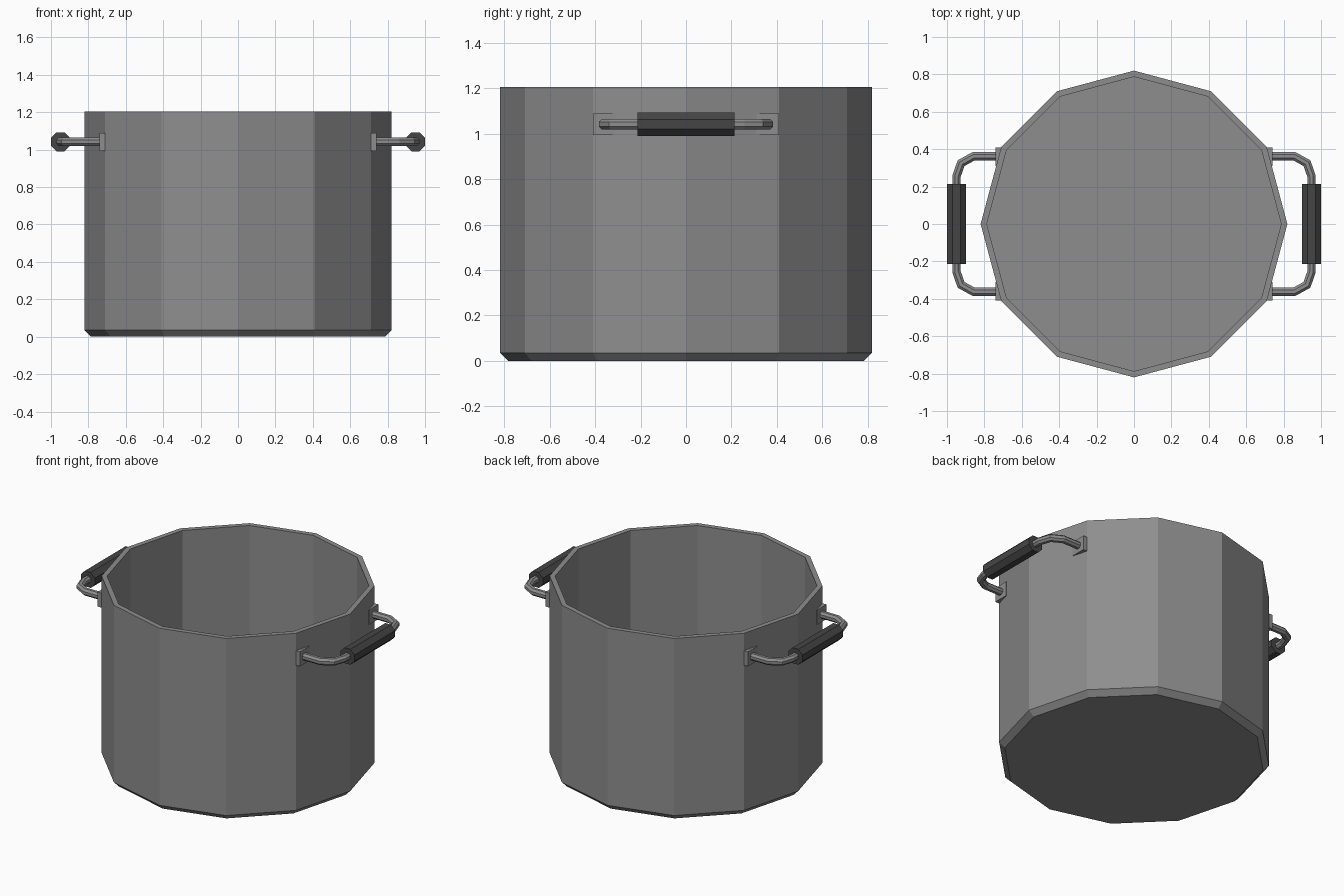
import bpy, bmesh, math
from mathutils import Vector

if "Cube" in bpy.data.objects:
    bpy.data.objects.remove(bpy.data.objects["Cube"])


def material(name, v):
    m = bpy.data.materials.new(name)
    m.diffuse_color = (v, v, v, 1)
    m.use_nodes = True
    m.node_tree.nodes["Principled BSDF"].inputs["Base Color"].default_value = m.diffuse_color
    return m


steel = material("grey steel", 0.27)
dark = material("dark grip", 0.06)


def loft(name, rings, mat, cap_start=True, cap_end=True):
    """Join equal-sized rings of points into a flat-faced skin."""
    bm = bmesh.new()
    loops = [[bm.verts.new(p) for p in r] for r in rings]
    n = len(rings[0])
    for a, b in zip(loops, loops[1:]):
        for i in range(n):
            j = (i + 1) % n
            bm.faces.new((a[i], a[j], b[j], b[i]))
    if cap_start:
        bm.faces.new(loops[0][::-1])
    if cap_end:
        bm.faces.new(loops[-1])
    bmesh.ops.recalc_face_normals(bm, faces=bm.faces[:])
    me = bpy.data.meshes.new(name)
    bm.to_mesh(me)
    bm.free()
    me.materials.append(mat)
    ob = bpy.data.objects.new(name, me)
    bpy.context.collection.objects.link(ob)
    return ob


def circle(r, z, n=12):
    return [(r * math.cos(2 * math.pi * i / n), r * math.sin(2 * math.pi * i / n), z)
            for i in range(n)]


def tube(name, path, r, mat, n=8):
    """Sweep a flat-topped octagon along a horizontal path with mitred corners."""
    pts = [Vector(p) for p in path]
    rings = []
    for i, p in enumerate(pts):
        d0 = (p - pts[max(i - 1, 0)]).normalized()
        d1 = (pts[min(i + 1, len(pts) - 1)] - p).normalized()
        t = (d0 + d1).normalized()
        side = t.cross(Vector((0, 0, 1)))
        mitre = 1 / max(t.dot(d1 if d1.length else d0), 0.5)
        ring = []
        for k in range(n):
            a = 2 * math.pi * (k + 0.5) / n
            ring.append(p + side * (r * mitre * math.cos(a)) + Vector((0, 0, r * math.sin(a))))
        rings.append(ring)
    return loft(name, rings, mat)


def box(name, x0, x1, y0, y1, z0, z1, mat):
    return loft(name, [[(x0, y0, z), (x1, y0, z), (x1, y1, z), (x0, y1, z)] for z in (z0, z1)], mat)


# Pot: chamfered base, straight wall, thin rim, hollow inside
loft("pot_body", [circle(0.785, 0), circle(0.82, 0.035), circle(0.82, 1.205),
                  circle(0.787, 1.205), circle(0.787, 0.04)], steel)

# Handles: bent rod, thick grip and two mounting plates per side
Z = 1.042
half = [(0.715, 0.362), (0.858, 0.362), (0.925, 0.325), (0.949, 0.255)]
outline = half + [(x, -y) for x, y in reversed(half)]
for side, s in (("right", 1), ("left", -1)):
    tube(side + "_handle_rod", [(s * x, y, Z) for x, y in outline], 0.024, steel)
    tube(side + "_handle_grip", [(s * 0.949, -0.213, Z), (s * 0.949, 0.213, Z)],
         0.051 / math.cos(math.pi / 8), dark)
    for end, e in (("back", 1), ("front", -1)):
        box(f"{side}_{end}_mount", s * 0.712, s * 0.74, e * 0.31, e * 0.41, Z - 0.048, Z + 0.048, steel)
